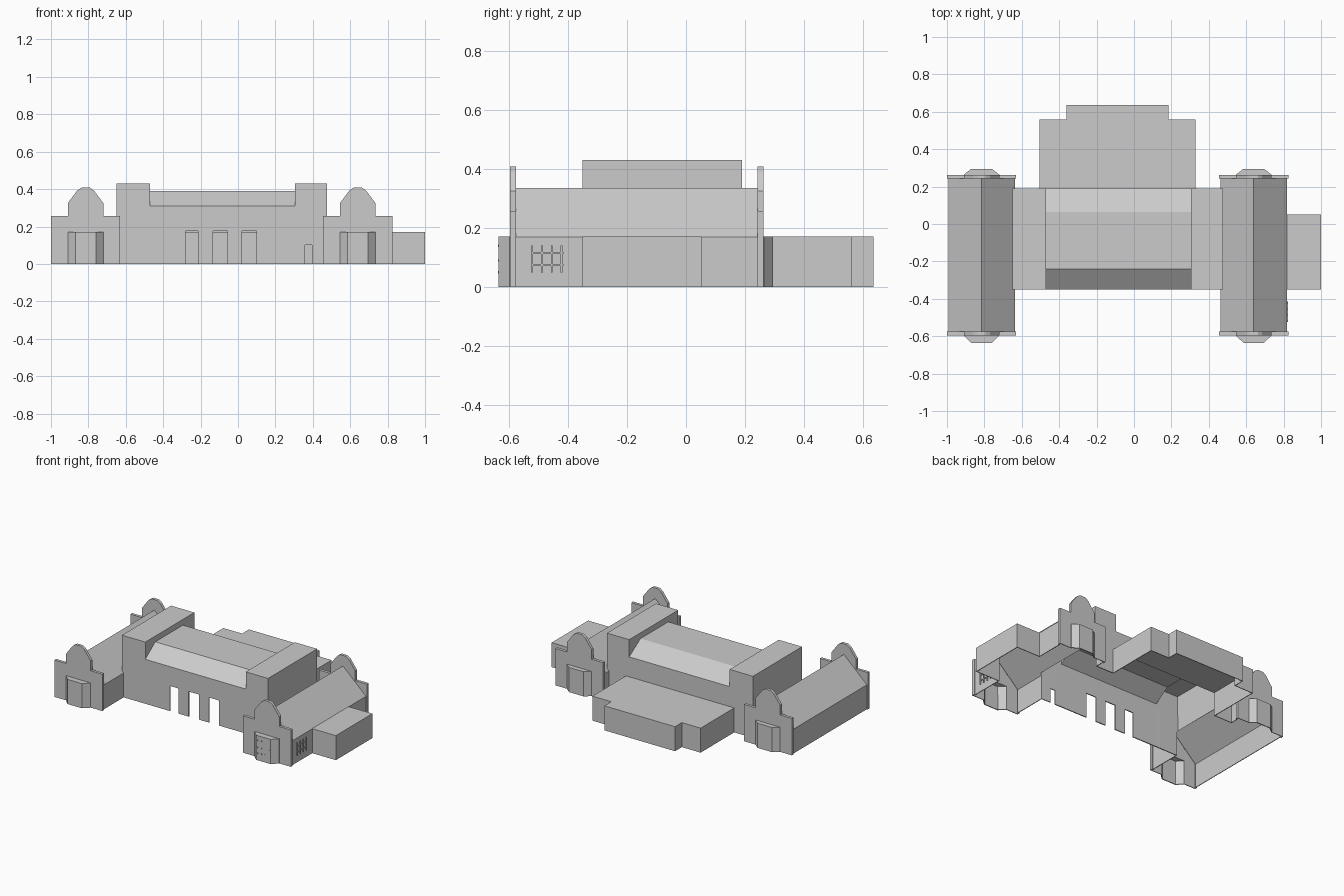
import bpy, bmesh

if "Cube" in bpy.data.objects:
    bpy.data.objects.remove(bpy.data.objects["Cube"])

def prism(name, pts, axis, a, b):
    """Extrude a 2D outline along an axis: x -> (y,z), y -> (x,z), z -> (x,y)."""
    place = {'x': lambda p, t: (t, p[0], p[1]),
             'y': lambda p, t: (p[0], t, p[1]),
             'z': lambda p, t: (p[0], p[1], t)}[axis]
    bm = bmesh.new()
    lo = [bm.verts.new(place(p, a)) for p in pts]
    hi = [bm.verts.new(place(p, b)) for p in pts]
    n = len(pts)
    bm.faces.new(lo)
    bm.faces.new(hi)
    for i in range(n):
        j = (i + 1) % n
        bm.faces.new((lo[i], lo[j], hi[j], hi[i]))
    bmesh.ops.recalc_face_normals(bm, faces=bm.faces)
    me = bpy.data.meshes.new(name)
    bm.to_mesh(me)
    bm.free()
    ob = bpy.data.objects.new(name, me)
    bpy.context.collection.objects.link(ob)
    return ob

def box(name, x0, x1, y0, y1, z0, z1):
    return prism(name, [(x0, y0), (x1, y0), (x1, y1), (x0, y1)], 'z', z0, z1)

def bake(ob):
    bpy.context.view_layer.update()
    dg = bpy.context.evaluated_depsgraph_get()
    me = bpy.data.meshes.new_from_object(ob.evaluated_get(dg))
    ob.modifiers.clear()
    ob.data = me

def combine(ob, others, op):
    for o in others:
        m = ob.modifiers.new("combine", 'BOOLEAN')
        m.operation, m.solver, m.object = op, 'EXACT', o
        bake(ob)
        bpy.data.objects.remove(o)

# Central hall with a flat-topped roof sloping at front and back
shell = prism("building_shell", [(-.35, 0), (.19, 0), (.19, .31), (.065, .39),
                                 (-.24, .39), (-.35, .31)], 'x', -.5, .34)
parts = [box("hall_end_left", -.65, -.47, -.35, .19, 0, .43),
         box("hall_end_right", .305, .477, -.35, .19, 0, .43)]

# Low rear block with a stepped back, and the side annex
parts.append(prism("rear_block", [(-.505, .1), (.33, .1), (.33, .56), (.185, .56), (.185, .635),
                                  (-.36, .635), (-.36, .56), (-.505, .56)], 'z', 0, .171))
parts.append(box("side_annex", .75, 1, -.35, .052, 0, .171))

# Wings: pitched roof, shaped gable walls and angled bays at both ends
half_gable = [(.185, 0), (.185, .257), (.095, .257), (.095, .325), (.045, .392), (.022, .408)]
for cx in (-.815, .64):
    parts.append(prism("wing", [(cx - .178, 0), (cx + .178, 0), (cx + .178, .17),
                                (cx, .335), (cx - .178, .17)], 'y', -.585, .25))
    outline = [(cx + x, z) for x, z in half_gable] + [(cx - x, z) for x, z in half_gable[::-1]]
    for wall, d, out in ((-.575, -1, .06), (.242, 1, .053)):
        parts.append(prism("gable_wall", outline, 'y', wall, wall + d * .02))
        y0, y1, y2 = wall + d * .01, wall + d * .022, wall + d * out
        parts.append(prism("bay", [(cx - .095, y0), (cx + .095, y0), (cx + .095, y1), (cx + .055, y2),
                                   (cx - .055, y2), (cx - .095, y1)], 'z', 0, .172))
combine(shell, parts, 'UNION')

# Open the underside and give the walls a thickness
bm = bmesh.new()
bm.from_mesh(shell.data)
floor = [f for f in bm.faces if all(v.co.z < 1e-4 for v in f.verts)]
bmesh.ops.delete(bm, geom=floor, context='FACES')
bm.to_mesh(shell.data)
bm.free()
m = shell.modifiers.new("walls", 'SOLIDIFY')
m.thickness, m.offset = .007, -1
bake(shell)

# Doorways through the front wall
doors = [(-.28, -.213, .175), (-.135, -.055, .175), (.022, .1, .175), (.357, .395, .1)]
combine(shell, [box("door_cutter", a, b, -.4, -.3, -.05, h) for a, b, h in doors], 'DIFFERENCE')

# Window bars on the side of the right wing
for i in range(4):
    y = -.52 + i * .033
    box("window_bar_upright", .815, .824, y - .003, y + .003, .05, .14)
for z in (.075, .115):
    box("window_bar_cross", .815, .824, -.525, -.415, z - .003, z + .003)

# Small studs on the right front bay
for i in range(4):
    for z in (.05, .09, .14):
        x = .595 + i * .03
        box("bay_stud", x - .003, x + .003, -.637, -.63, z - .004, z + .004)
